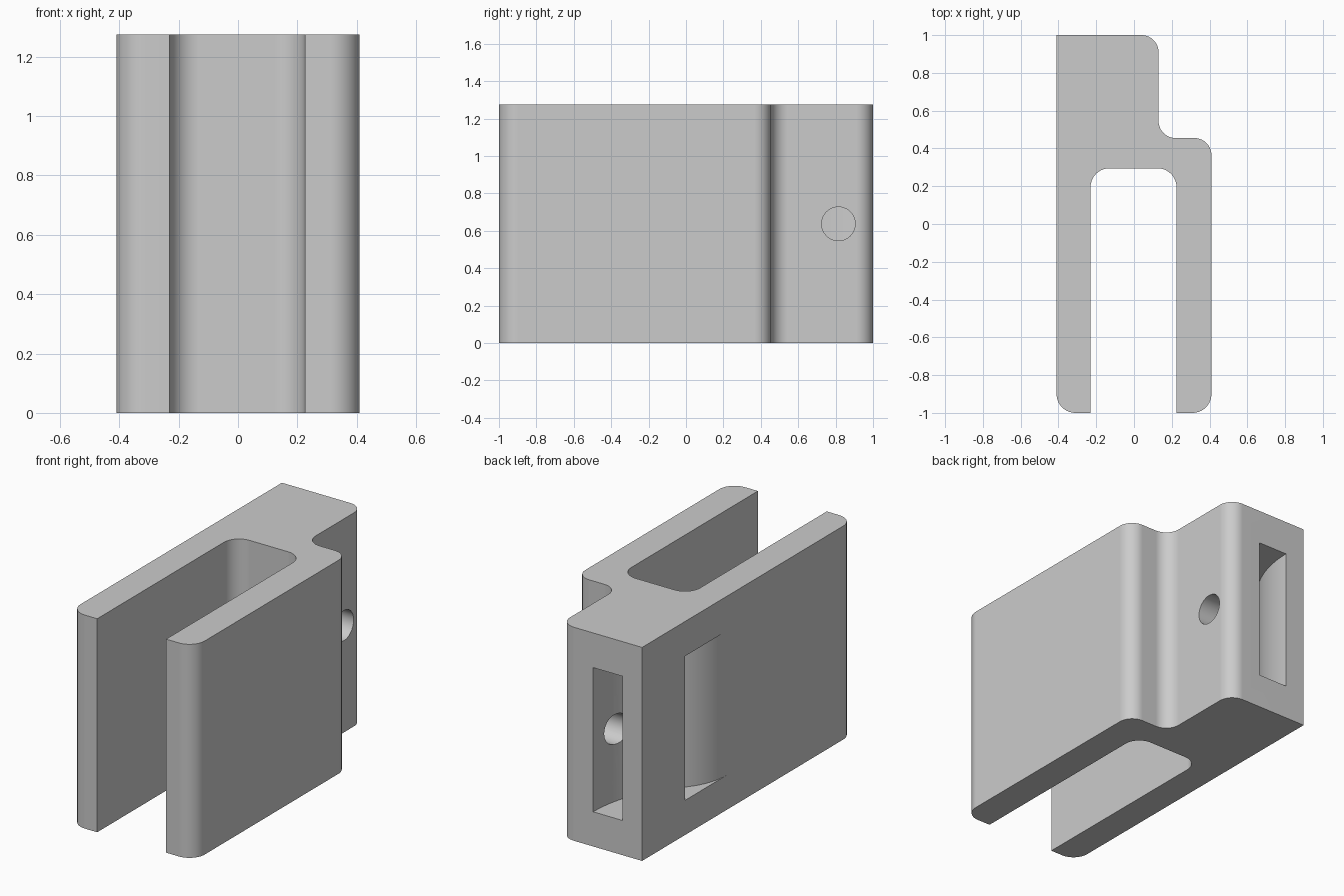
import bpy, bmesh
from math import sin, cos, atan, pi, sqrt
from mathutils import Vector

if "Cube" in bpy.data.objects:
    bpy.data.objects.remove(bpy.data.objects["Cube"], do_unlink=True)

HEIGHT = 1.275
LEFT_X, BACK_Y = -0.41, 1.0

grey = bpy.data.materials.new("plain_grey")
grey.use_nodes = True
color = (0.6, 0.6, 0.6, 1)
grey.diffuse_color = color
grey.node_tree.nodes["Principled BSDF"].inputs["Base Color"].default_value = color


def rounded(corners, steps=10):
    """Round each (x, y, radius) right-angle corner with an arc."""
    out = []
    for i, (x, y, r) in enumerate(corners):
        p = Vector((x, y))
        if r == 0:
            out.append(p)
            continue
        a = (Vector(corners[i - 1][:2]) - p).normalized() * r
        b = (Vector(corners[(i + 1) % len(corners)][:2]) - p).normalized() * r
        for k in range(steps + 1):
            t = k / steps * pi / 2
            out.append(p + a * (1 - sin(t)) + b * (1 - cos(t)))
    return out


def prism(name, points, z0, z1):
    """Extrude a flat outline upwards."""
    bm = bmesh.new()
    face = bm.faces.new([bm.verts.new((x, y, z0)) for x, y in points])
    new = bmesh.ops.extrude_face_region(bm, geom=[face])["geom"]
    bmesh.ops.translate(bm, vec=(0, 0, z1 - z0),
                        verts=[v for v in new if isinstance(v, bmesh.types.BMVert)])
    bmesh.ops.recalc_face_normals(bm, faces=bm.faces)
    mesh = bpy.data.meshes.new(name)
    bm.to_mesh(mesh)
    bm.free()
    mesh.materials.append(grey)
    obj = bpy.data.objects.new(name, mesh)
    bpy.context.collection.objects.link(obj)
    return obj


def cut(target, cutter):
    bpy.context.view_layer.objects.active = target
    mod = target.modifiers.new("cut", 'BOOLEAN')
    mod.operation = 'DIFFERENCE'
    mod.solver = 'EXACT'
    mod.object = cutter
    bpy.ops.object.modifier_apply(modifier=mod.name)
    bpy.data.objects.remove(cutter, do_unlink=True)


# Forked clamp body with a narrower back block
body = prism("clamp_body", rounded([
    (LEFT_X, BACK_Y, 0), (LEFT_X, -1, 0.1), (-0.23, -1, 0),
    (-0.23, 0.295, 0.1), (0.225, 0.295, 0.1), (0.225, -1, 0),
    (0.41, -1, 0.1), (0.41, 0.455, 0.09), (0.13, 0.455, 0.09),
    (0.13, BACK_Y, 0.09)]), 0, HEIGHT)

# Strap channel: S-shaped outer wall (u = depth from side, v = depth from back)
u_out, v_out, u_in, v_in = 0.323, 0.802, 0.129, 0.406
theta = 2 * atan(u_out / v_out)
r_sum = v_out / sin(theta)
r2 = r_sum / 3
r1 = r_sum - r2
STEPS = 14
outline = [(u_out, -0.05)]
for k in range(STEPS + 1):
    t = theta * k / STEPS
    outline.append((u_out - r1 * (1 - cos(t)), r1 * sin(t)))
for k in range(STEPS - 1, -1, -1):
    t = theta * k / STEPS
    outline.append((r2 * (1 - cos(t)), v_out - r2 * sin(t)))
outline.append((-0.05, v_out))

# Inner wall of the channel: one arc that leaves through the side
r_in = (u_in ** 2 + v_in ** 2) / (2 * u_in)
v_end = sqrt(r_in ** 2 - (r_in - u_in - 0.05) ** 2)
for k in range(STEPS, -1, -1):
    v = v_end * k / STEPS
    outline.append((u_in - r_in + sqrt(r_in ** 2 - v * v), v))
outline.append((u_in, -0.05))
slot = prism("slot_cutter", [(LEFT_X + u, BACK_Y - v) for u, v in outline],
             0.207, HEIGHT - 0.207)
cut(body, slot)

# Round screw hole from the side into the channel
bpy.ops.mesh.primitive_cylinder_add(vertices=40, radius=0.09, depth=0.4,
                                    location=(0.06, 0.815, HEIGHT / 2),
                                    rotation=(0, pi / 2, 0))
hole = bpy.context.object
hole.name = "hole_cutter"
hole.data.materials.append(grey)
cut(body, hole)

# Smooth fillets, crisp edges
bpy.ops.object.select_all(action='DESELECT')
body.select_set(True)
bpy.context.view_layer.objects.active = body
bpy.ops.object.shade_smooth_by_angle(angle=pi / 6)
weighted = body.modifiers.new("weighted_normals", 'WEIGHTED_NORMAL')
weighted.keep_sharp = True
